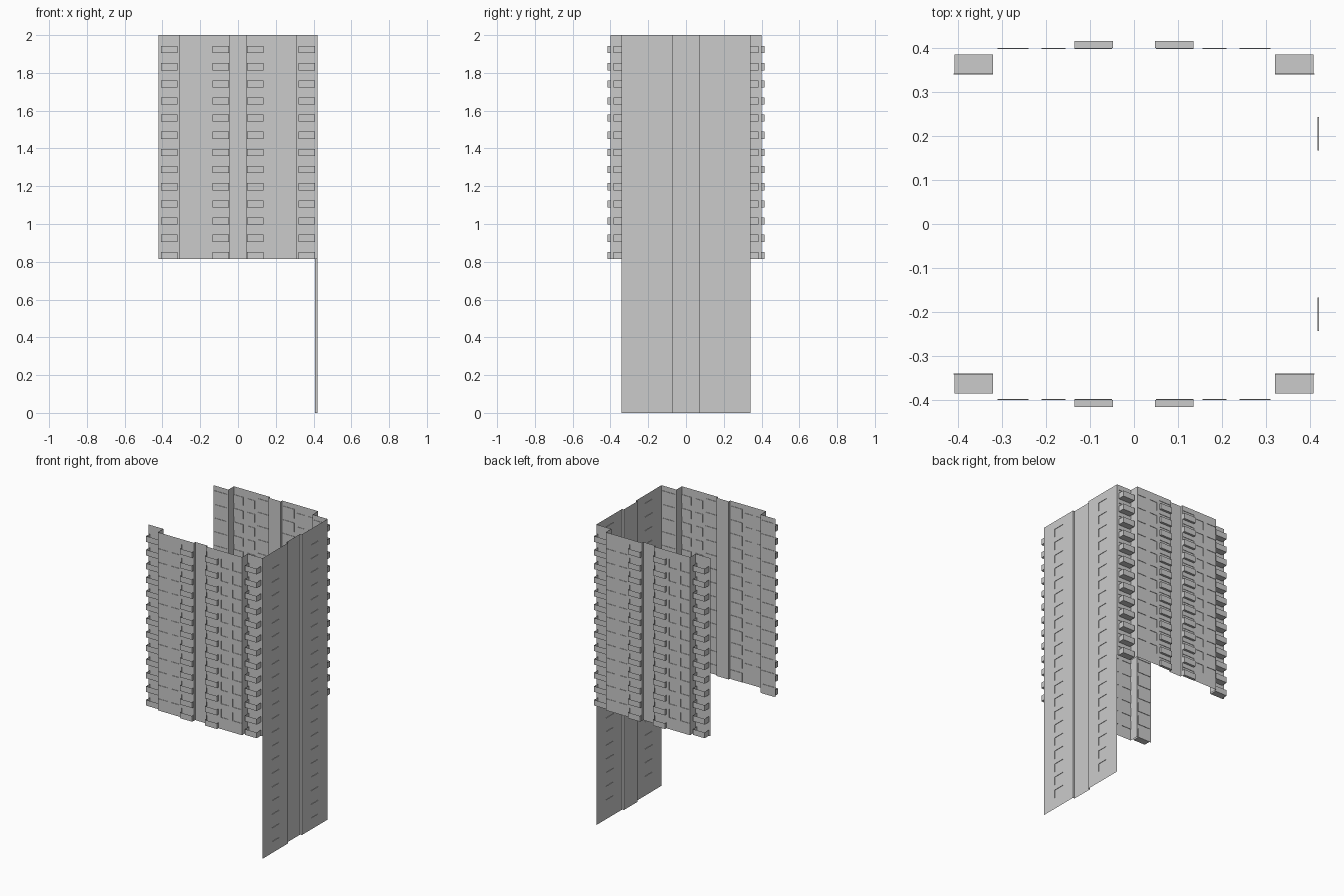
import bpy, bmesh
from mathutils import Vector

if "Cube" in bpy.data.objects:
    bpy.data.objects.remove(bpy.data.objects["Cube"])

TOP, BASE, PITCH = 2.0, 0.815, 0.0908


def quad(bm, pts):
    bm.faces.new([bm.verts.new(p) for p in pts])


def finish(bm, name, mirror=False):
    bmesh.ops.remove_doubles(bm, verts=bm.verts, dist=0.0002)
    me = bpy.data.meshes.new(name)
    bm.to_mesh(me)
    bm.free()
    ob = bpy.data.objects.new(name, me)
    bpy.context.collection.objects.link(ob)
    if mirror:
        m = ob.modifiers.new("back_copy", 'MIRROR')
        m.use_axis = (False, True, False)
    return ob


def strip(bm, place, u0, u1, z0, z1, openings=(), depth=0.003):
    """Wall strip; openings (bottom, top) become shallow recessed panels.
    place(u, d, z) maps along / inward depth / height to world."""
    def face(a, b):
        quad(bm, [place(u0, 0, a), place(u1, 0, a), place(u1, 0, b), place(u0, 0, b)])
    z = z0
    for a, b in openings:
        if a - z > 0.0005:
            face(z, a)
        quad(bm, [place(u0, depth, a), place(u1, depth, a), place(u1, depth, b), place(u0, depth, b)])
        ring = [(u0, a), (u1, a), (u1, b), (u0, b)]
        for i in range(4):
            (p, q), (r, s) = ring[i], ring[(i + 1) % 4]
            quad(bm, [place(p, 0, q), place(r, 0, s), place(r, depth, s), place(p, depth, q)])
        z = b
    face(z, z1)


def reveal(bm, place, u, d0, d1, z0):
    """Narrow return face joining two wall depths."""
    quad(bm, [place(u, d0, z0), place(u, d1, z0), place(u, d1, TOP), place(u, d0, TOP)])


def wall(bm, place, cuts, windows, z0):
    """Row of strips between cuts; windows maps strip index to openings."""
    for i in range(len(cuts) - 1):
        strip(bm, place, cuts[i], cuts[i + 1], z0, TOP, windows.get(i, ()))


window_rows = [(0.075 + k * PITCH, 0.13 + k * PITCH) for k in range(21)]
upper_rows = window_rows[9:]
floors = [BASE + k * PITCH for k in range(13)]
door_rows = [(f, f + 0.062) for f in floors]

# Front and back walls, with recessed centre strip and set-back corners
bm = bmesh.new()
main = lambda u, d, z: Vector((u, -0.40 + d, z))
corner = lambda u, d, z: Vector((u, -0.342 + d, z))
for s in (-1, 1):
    wall(bm, main, [s * v for v in (0.045, 0.05, 0.135, 0.155, 0.21, 0.24, 0.31)],
         {1: door_rows, 3: upper_rows, 5: upper_rows}, BASE)
    wall(bm, corner, [s * v for v in (0.31, 0.32, 0.41, 0.42)], {1: door_rows}, BASE)
    reveal(bm, main, s * 0.31, 0, 0.058, BASE)
    reveal(bm, main, s * 0.045, 0, 0.015, BASE)
strip(bm, lambda u, d, z: Vector((u, -0.385 + d, z)), -0.045, 0.045, BASE, TOP)
finish(bm, "facade_walls", True)

# Tall right wall with a recessed central channel
bm = bmesh.new()
side = lambda u, d, z: Vector((0.42 - d, u, z))
for s in (-1, 1):
    wall(bm, side, [s * v for v in (0.072, 0.167, 0.243, 0.342)], {1: window_rows}, 0)
    reveal(bm, side, s * 0.072, 0, 0.013, 0)
strip(bm, lambda u, d, z: Vector((0.407, u, z)), -0.072, 0.072, 0, TOP)
finish(bm, "tall_side_wall")


# Open-topped balconies: floor and three parapets
def balcony(bm, x0, x1, y_out, y_in, z, h=0.038):
    c = [(x0, y_in), (x0, y_out), (x1, y_out), (x1, y_in)]
    quad(bm, [(x, y, z) for x, y in c])
    for a, b in zip(c, c[1:]):
        quad(bm, [(*a, z), (*b, z), (*b, z + h), (*a, z + h)])


for name, x0, x1, yo, yi in (("centre_balconies", 0.048, 0.135, -0.415, -0.40),
                             ("corner_balconies", 0.32, 0.407, -0.385, -0.342)):
    bm = bmesh.new()
    for f in floors:
        for s in (-1, 1):
            balcony(bm, s * x0, s * x1, yo, yi, f)
    bmesh.ops.recalc_face_normals(bm, faces=bm.faces)
    finish(bm, name, True)
